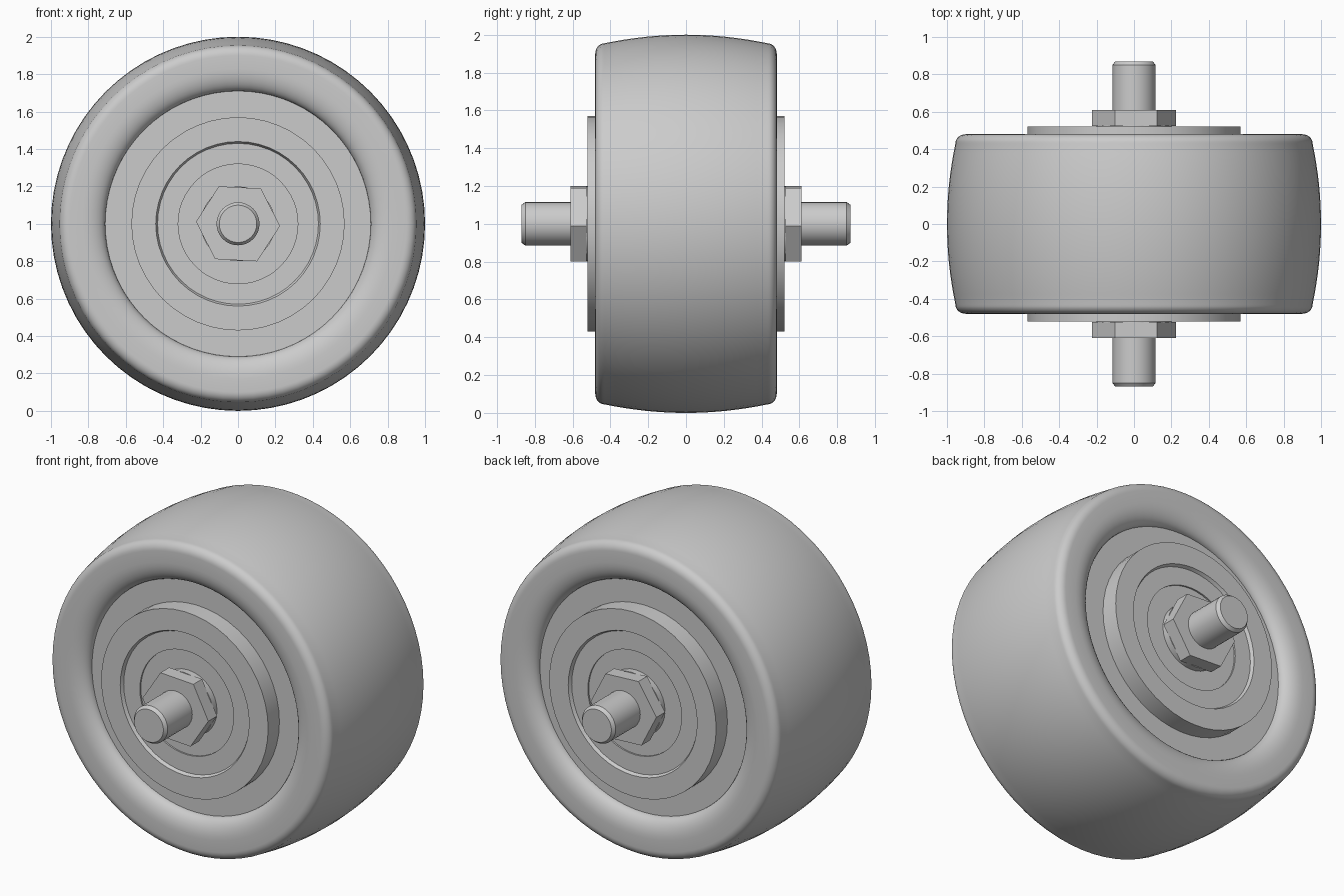
import bpy, bmesh, math
from mathutils import Vector

cube = bpy.data.objects.get("Cube")
if cube:
    bpy.data.objects.remove(cube, do_unlink=True)

grey = bpy.data.materials.new("plain grey")
grey.use_nodes = True
colour = (0.6, 0.6, 0.6, 1)
grey.diffuse_color = colour
grey.node_tree.nodes["Principled BSDF"].inputs["Base Color"].default_value = colour

CENTRE = Vector((0, 0, 1))


def lathe(name, profile, sides, phase=0.0, closed=False):
    """Turn (radius, y) points around the axle line."""
    bm = bmesh.new()
    verts = [bm.verts.new((r * math.cos(phase), y, 1 + r * math.sin(phase)))
             for r, y in profile]
    pairs = list(zip(verts, verts[1:]))
    if closed:
        pairs.append((verts[-1], verts[0]))
    edges = [bm.edges.new(p) for p in pairs]
    bmesh.ops.spin(bm, geom=verts + edges, cent=CENTRE, axis=(0, 1, 0),
                   angle=math.tau, steps=sides)
    bmesh.ops.remove_doubles(bm, verts=bm.verts, dist=0.0005)
    bmesh.ops.recalc_face_normals(bm, faces=bm.faces)
    mesh = bpy.data.meshes.new(name)
    bm.to_mesh(mesh)
    bm.free()
    mesh.materials.append(grey)
    obj = bpy.data.objects.new(name, mesh)
    bpy.context.collection.objects.link(obj)
    bpy.ops.object.select_all(action='DESELECT')
    obj.select_set(True)
    bpy.context.view_layer.objects.active = obj
    bpy.ops.object.shade_smooth_by_angle(angle=math.radians(32))
    return obj


def both_sides(half):
    """Extend a profile running from the +y end to the middle."""
    return half + [(r, -y) for r, y in reversed(half) if y > 0]


def arc(r, y, width, depth, start, end, steps=8):
    """Points on an elliptical arc, angles in degrees."""
    angles = [math.radians(start + (end - start) * i / steps) for i in range(steps + 1)]
    return [(r + width * math.cos(a), y + depth * math.sin(a)) for a in angles]


# Tyre: rounded inner lip, flat sidewall, rounded shoulder, crowned tread
lip = arc(0.83, 0.41, 0.12, 0.07, 180, 90)
shoulder = arc(0.90, 0.43, 0.055, 0.05, 90, 0)
tread = [(1 - 0.045 * (i / 8) ** 2, 0.43 * i / 8) for i in range(7, -1, -1)]
lathe("tyre", both_sides(lip + shoulder + tread), 72, closed=True)

# Wheel disc with raised hub and shallow stepped bearing recess
hub = [(0, 0.49), (0.32, 0.49), (0.32, 0.50), (0.43, 0.50), (0.44, 0.52),
       (0.57, 0.52), (0.57, 0.41), (0.715, 0.41)]
lathe("wheel_hub", both_sides(hub), 48)

# Axle with chamfered ends
lathe("axle", both_sides([(0, 0.87), (0.10, 0.87), (0.115, 0.85)]), 32)

# Washer and hexagonal nut on each side
for side, s in (("front", -1), ("back", 1)):
    lathe(side + "_washer", [(0, s * 0.48), (0.20, s * 0.48), (0.20, s * 0.53),
                             (0, s * 0.53)], 32)
    lathe(side + "_nut", [(0, s * 0.525), (0.225, s * 0.525), (0.225, s * 0.61),
                          (0, s * 0.61)], 6, phase=math.radians(-3))
